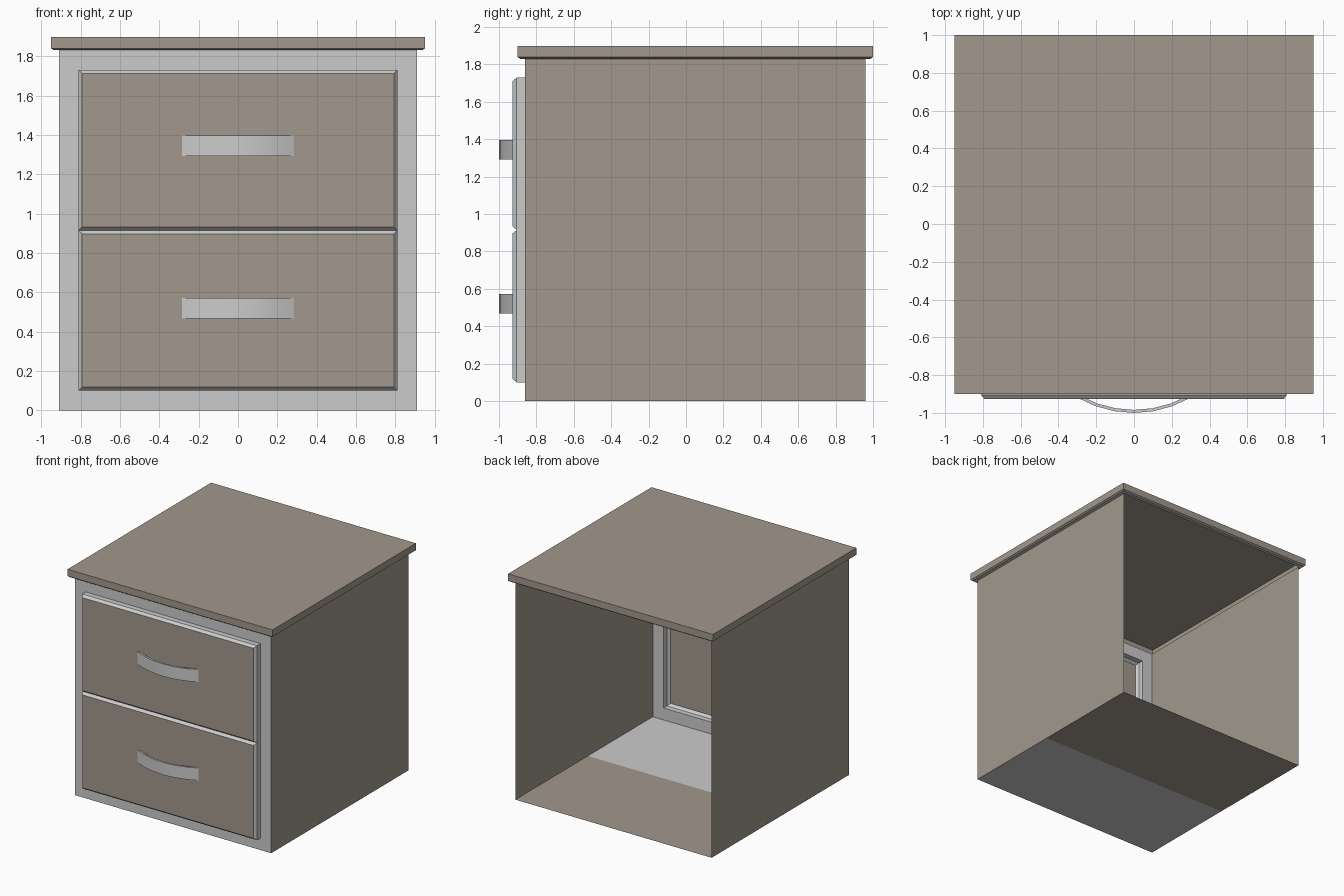
import bpy, bmesh, math
from mathutils import Vector

if "Cube" in bpy.data.objects:
    bpy.data.objects.remove(bpy.data.objects["Cube"])


def material(name, rgb):
    m = bpy.data.materials.new(name)
    m.diffuse_color = (*rgb, 1)
    m.use_nodes = True
    m.node_tree.nodes["Principled BSDF"].inputs["Base Color"].default_value = m.diffuse_color
    return m


BROWN, GREY = 0, 1
mats = [material("taupe_brown", (0.36, 0.315, 0.265)),
        material("light_grey", (0.6, 0.6, 0.6))]


def build(name, faces, centre):
    """Mesh from (corner list, material) faces, all turned away from centre."""
    bm = bmesh.new()
    for corners, mat in faces:
        f = bm.faces.new([bm.verts.new(c) for c in corners])
        f.material_index = mat
        f.normal_update()
        if f.normal.dot(f.calc_center_median() - Vector(centre)) < 0:
            f.normal_flip()
    bmesh.ops.remove_doubles(bm, verts=bm.verts[:], dist=1e-4)
    me = bpy.data.meshes.new(name)
    bm.to_mesh(me)
    bm.free()
    for m in mats:
        me.materials.append(m)
    ob = bpy.data.objects.new(name, me)
    bpy.context.collection.objects.link(ob)
    return ob


def rect_z(hx, y0, y1, z):
    return [(-hx, y0, z), (hx, y0, z), (hx, y1, z), (-hx, y1, z)]


def rect_y(hx, z0, z1, y):
    return [(-hx, y, z0), (hx, y, z0), (hx, y, z1), (-hx, y, z1)]


def band(a, b, mat, sides=range(4)):
    """Quads joining two matching rectangles."""
    return [([a[i], a[(i + 1) % 4], b[(i + 1) % 4], b[i]], mat) for i in sides]


W, YF, YB, H = 0.91, -0.86, 0.96, 1.83   # carcass half width, front, back, height
DW, Z0, ZM, Z1 = 0.81, 0.10, 0.915, 1.73  # drawer half width and heights
YC, YD, C = -0.905, -0.927, 0.018         # drawer chamfer start, face, chamfer size

# Carcass: side walls, two-coloured floor, front frame, open back
carcass = [([(s * W, YF, 0), (s * W, YB, 0), (s * W, YB, H), (s * W, YF, H)], BROWN)
           for s in (-1, 1)]
carcass += [(rect_z(W, YF, 0.0, 0), GREY), (rect_z(W, 0.0, YB, 0), BROWN)]
carcass += band(rect_y(W, 0, H, YF), rect_y(DW, Z0, Z1, YF), GREY)
build("carcass", carcass, (0, 0.05, 0.9))

# Worktop: lipped slab, hollow underneath
edge = rect_z(0.95, -0.9, 1.0, 1.84)
lip = rect_z(0.937, -0.887, 0.987, H)
top = rect_z(0.95, -0.9, 1.0, 1.898)
build("worktop", [(top, BROWN)] + band(top, edge, BROWN) + band(edge, lip, BROWN)
      + band(lip, rect_z(W, YF, YB, H), GREY), (0, 0.05, 1.87))

# Drawer fronts: chamfered, hollow behind, meeting in a V groove
for name, za, zb, sides in (("lower", Z0, ZM, (0, 1, 3)), ("upper", ZM, Z1, (1, 2, 3))):
    back, mid = rect_y(DW, za, zb, YF), rect_y(DW, za, zb, YC)
    face = rect_y(DW - C, za + C, zb - C, YD)
    build(name + "_drawer_front", band(back, mid, GREY, sides) + band(mid, face, GREY)
          + [(face, BROWN)], (0, 0.05, 0.9))

# Handles: thin curved straps
SEG, HALF, SAG, T = 6, 0.295, 0.078, 0.016
R = (HALF ** 2 + SAG ** 2) / (2 * SAG)
A = math.asin(HALF / R)
for name, zc in (("lower", 0.52), ("upper", 1.345)):
    bm = bmesh.new()
    rings = []
    for i in range(SEG + 1):
        a = -A + 2 * A * i / SEG
        rings.append([bm.verts.new((r * math.sin(a), -1.0 + R - r * math.cos(a), zc + dz))
                      for r, dz in ((R, -0.052), (R, 0.052), (R - T, 0.052), (R - T, -0.052))])
    for p, q in zip(rings, rings[1:]):
        for k in range(4):
            bm.faces.new((p[k], p[(k + 1) % 4], q[(k + 1) % 4], q[k]))
    bm.faces.new(rings[0])
    bm.faces.new(rings[-1])
    bmesh.ops.recalc_face_normals(bm, faces=bm.faces[:])
    me = bpy.data.meshes.new(name + "_handle")
    bm.to_mesh(me)
    bm.free()
    me.materials.append(mats[GREY])
    ob = bpy.data.objects.new(name + "_handle", me)
    bpy.context.collection.objects.link(ob)
    bpy.ops.object.select_all(action='DESELECT')
    ob.select_set(True)
    bpy.context.view_layer.objects.active = ob
    bpy.ops.object.shade_smooth_by_angle(angle=math.radians(30))
